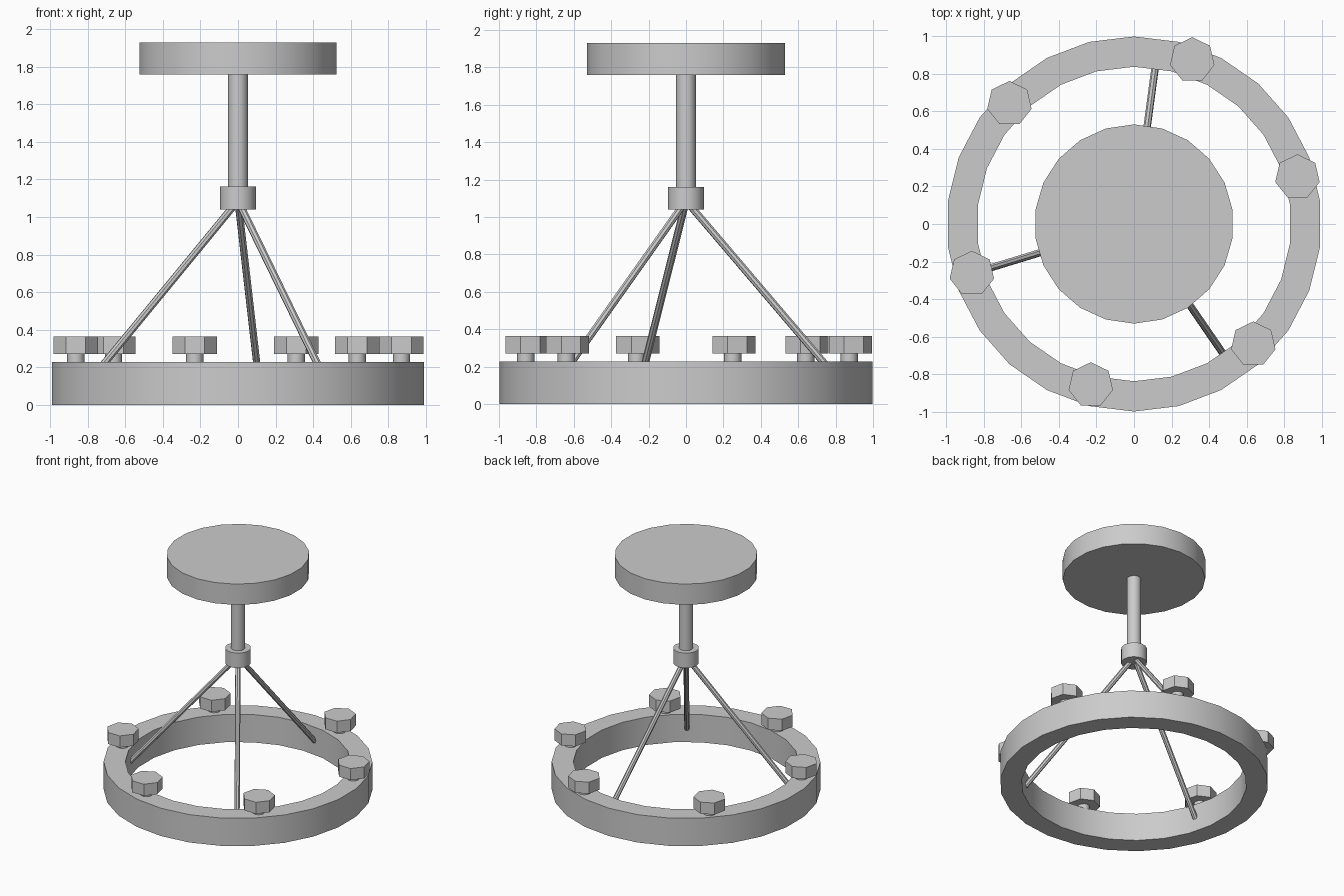
import bpy, bmesh, math
from mathutils import Vector

if "Cube" in bpy.data.objects:
    bpy.data.objects.remove(bpy.data.objects["Cube"])


def finish(bm, name, angle=None):
    bmesh.ops.recalc_face_normals(bm, faces=bm.faces)
    mesh = bpy.data.meshes.new(name)
    bm.to_mesh(mesh)
    bm.free()
    obj = bpy.data.objects.new(name, mesh)
    bpy.context.collection.objects.link(obj)
    if angle:
        bpy.ops.object.select_all(action='DESELECT')
        obj.select_set(True)
        bpy.context.view_layer.objects.active = obj
        bpy.ops.object.shade_smooth_by_angle(angle=math.radians(angle))
    return obj


def prism(name, sides, r, a, b, angle=None):
    """Capped cylinder between points a and b, first vertex towards +y."""
    a, b = Vector(a), Vector(b)
    axis = b - a
    bm = bmesh.new()
    bmesh.ops.create_cone(bm, cap_ends=True, segments=sides, radius1=r,
                          radius2=r, depth=axis.length)
    top = [v for v in bm.verts if v.co.z > 0]
    lead = max(top, key=lambda v: v.co.y).co
    # turn so that a corner points exactly to +y
    turn = math.atan2(lead.x, lead.y)
    rot = Vector((0, 0, 1)).rotation_difference(axis.normalized())
    c, s = math.cos(turn), math.sin(turn)
    for v in bm.verts:
        x, y, z = v.co
        v.co = rot @ Vector((c * x - s * y, s * x + c * y, z)) + (a + b) / 2
    return finish(bm, name, angle)


def ring(name, sides, r_in, r_out, z0, z1):
    profile = [(r_in, z0), (r_out, z0), (r_out, z1), (r_in, z1)]
    bm = bmesh.new()
    loops = []
    for i in range(sides):
        t = math.pi / 2 + 2 * math.pi * i / sides
        loops.append([bm.verts.new((r * math.cos(t), r * math.sin(t), z))
                      for r, z in profile])
    for i in range(sides):
        p, q = loops[i], loops[(i + 1) % sides]
        for k in range(4):
            n = (k + 1) % 4
            bm.faces.new((p[k], q[k], q[n], p[n]))
    return finish(bm, name, 30)


# Lamp ring, ceiling plate, centre stem and collar
ring("lamp_ring", 26, 0.837, 0.998, 0, 0.228)
prism("ceiling_plate", 22, 0.53, (0, 0, 1.76), (0, 0, 1.93), 30)
prism("centre_stem", 16, 0.053, (0, 0, 1.15), (0, 0, 1.765), 30)
prism("stem_collar", 16, 0.096, (0, 0, 1.04), (0, 0, 1.162), 30)

# Slanted support rods
for i, deg in enumerate((82.3, 197, 304.5)):
    d = Vector((math.cos(math.radians(deg)), math.sin(math.radians(deg)), 0))
    prism(f"support_rod_{i + 1}", 8, 0.02, d * 0.015 + Vector((0, 0, 1.07)),
          d * 0.84 + Vector((0, 0, 0.11)))

# Lamps standing around the ring
lamps = [(0.87, 0.25), (0.31, 0.873), (-0.663, 0.64),
         (-0.863, -0.264), (-0.23, -0.857), (0.635, -0.64)]
for i, (x, y) in enumerate(lamps):
    prism(f"lamp_post_{i + 1}", 12, 0.046, (x, y, 0.2), (x, y, 0.28), 35)
    prism(f"lamp_head_{i + 1}", 7, 0.121, (x, y, 0.27), (x, y, 0.365))
